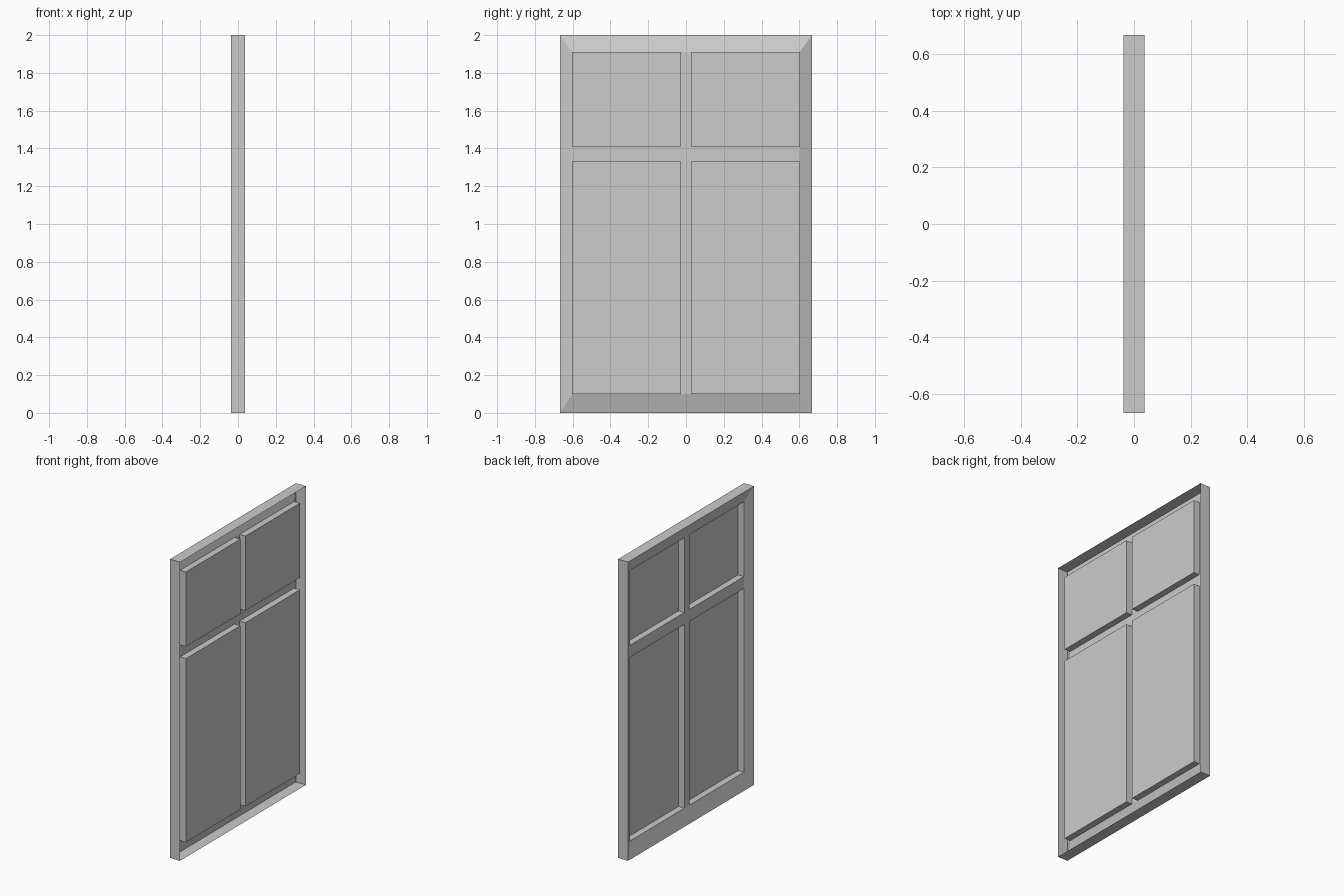
import bpy, bmesh

if "Cube" in bpy.data.objects:
    bpy.data.objects.remove(bpy.data.objects["Cube"])

X_RIM, X_BAR, X_PANE = 0.037, -0.006, 0.0365
HALF_W, HEIGHT = 0.666, 2.0
YS = [0.603, 0.027, -0.027, -0.603]      # opening edges across
ZS = [0.10, 1.33, 1.41, 1.91]            # opening edges upward


def loop(bm, x, ya, yb, za, zb):
    """Rectangle of vertices at depth x, wound to face -x."""
    return [bm.verts.new((x, y, z)) for y, z in
            ((ya, za), (yb, za), (yb, zb), (ya, zb))]


def bridge(bm, a, b):
    for i in range(4):
        j = (i + 1) % 4
        bm.faces.new((a[i], a[j], b[j], b[i]))


def finish(bm, name):
    bmesh.ops.remove_doubles(bm, verts=bm.verts, dist=1e-5)
    mesh = bpy.data.meshes.new(name)
    bm.to_mesh(mesh)
    bm.free()
    obj = bpy.data.objects.new(name, mesh)
    bpy.context.collection.objects.link(obj)
    return obj


# Outer frame: open-backed rim with mitred faces sloping in to the bars
bm = bmesh.new()
back = loop(bm, X_RIM, HALF_W, -HALF_W, 0, HEIGHT)
front = loop(bm, -X_RIM, HALF_W, -HALF_W, 0, HEIGHT)
inner = loop(bm, X_BAR, YS[0], YS[3], ZS[0], ZS[3])
bridge(bm, back, front)
bridge(bm, front, inner)
finish(bm, "outer_frame")

# Cross bars: 3 x 3 grid without its four corner cells
bars = bmesh.new()
for i in range(3):
    for j in range(3):
        cell = (YS[i], YS[i + 1], ZS[j], ZS[j + 1])
        if i % 2 or j % 2:
            bars.faces.new(loop(bars, X_BAR, *cell))
        else:
            # Recessed pane with its four reveal walls
            bm = bmesh.new()
            edge = loop(bm, X_BAR, *cell)
            pane = loop(bm, X_PANE, *cell)
            bridge(bm, edge, pane)
            bm.faces.new(pane)
            finish(bm, f"{'lower' if j == 0 else 'upper'}_pane_{'left' if i == 0 else 'right'}")
finish(bars, "cross_bars")
